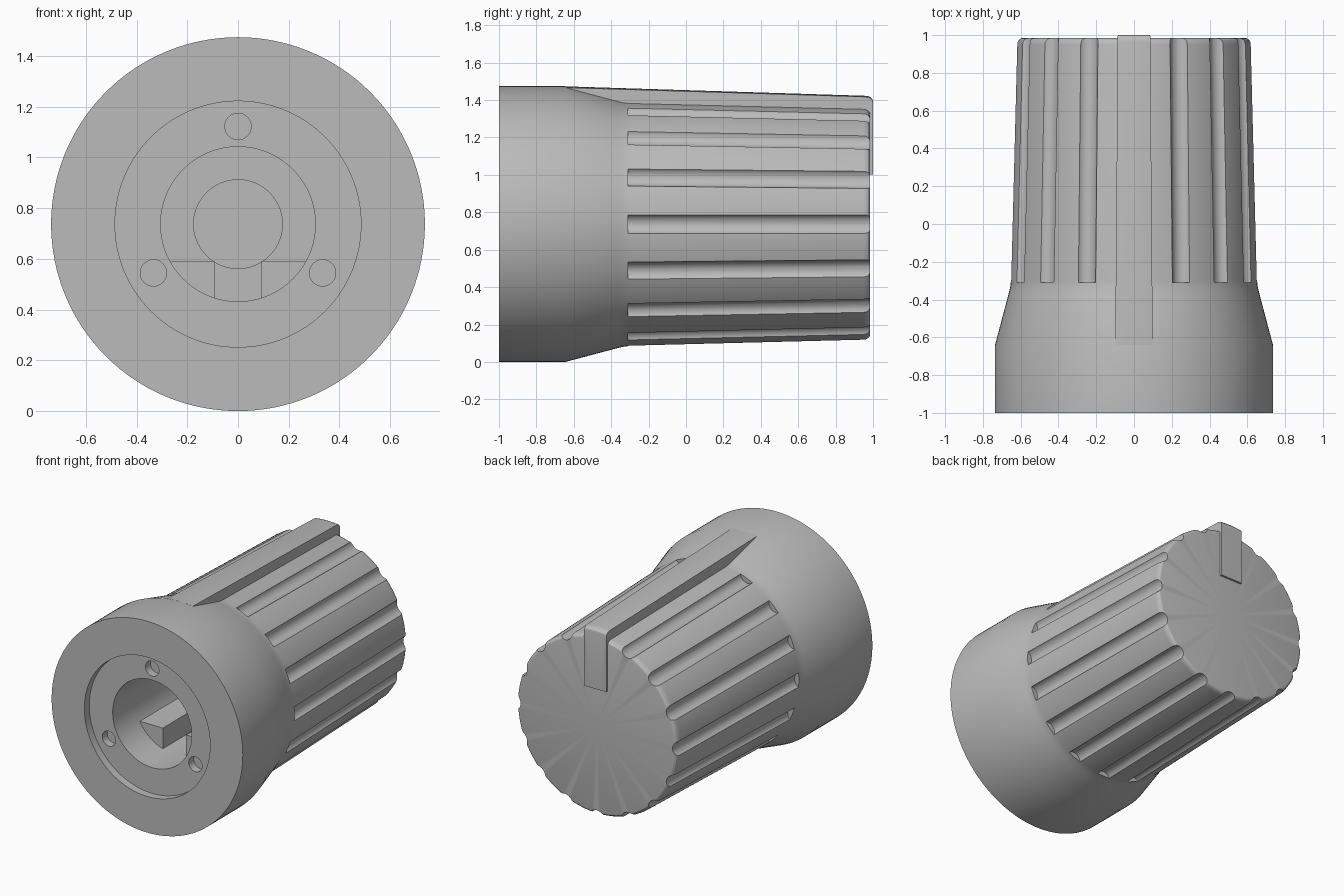
import bpy, bmesh
from math import pi, radians, sin, cos, asin, acos
from mathutils import Matrix, Vector

cube = bpy.data.objects.get("Cube")
if cube:
    bpy.data.objects.remove(cube, do_unlink=True)

AXIS_Z = 0.737     # height of the knob axis, which runs along y
BORE = 0.305       # bore radius
BORE_END = 0.3     # depth of the bore floor

grey = bpy.data.materials.new("plain grey")
grey.use_nodes = True
grey.diffuse_color = (0.5, 0.5, 0.5, 1)
grey.node_tree.nodes["Principled BSDF"].inputs["Base Color"].default_value = (0.5, 0.5, 0.5, 1)


def finish(bm, name):
    """Turn a bmesh into an object standing at axis height."""
    bmesh.ops.recalc_face_normals(bm, faces=bm.faces)
    bmesh.ops.translate(bm, verts=bm.verts, vec=(0, 0, AXIS_Z))
    mesh = bpy.data.meshes.new(name)
    bm.to_mesh(mesh)
    bm.free()
    mesh.materials.append(grey)
    obj = bpy.data.objects.new(name, mesh)
    bpy.context.collection.objects.link(obj)
    return obj


def revolve(name, profile, steps=128):
    """Spin (y, radius) points around the y axis."""
    bm = bmesh.new()
    verts = [bm.verts.new((r, y, 0)) for y, r in profile]
    edges = [bm.edges.new(pair) for pair in zip(verts, verts[1:])]
    bmesh.ops.spin(bm, geom=verts + edges, cent=(0, 0, 0), axis=(0, 1, 0),
                   angle=2 * pi, steps=steps, use_duplicate=False)
    bmesh.ops.remove_doubles(bm, verts=bm.verts, dist=0.0001)
    return finish(bm, name)


def extrude(bm, points, vec):
    """Extrude a flat polygon into a prism."""
    face = bm.faces.new([bm.verts.new(p) for p in points])
    new = bmesh.ops.extrude_face_region(bm, geom=[face])["geom"]
    bmesh.ops.translate(bm, vec=vec, verts=[v for v in new if isinstance(v, bmesh.types.BMVert)])


def rod(bm, start, end, radius):
    """Add a closed cylinder between two points."""
    start, end = Vector(start), Vector(end)
    span = end - start
    turn = span.to_track_quat('Z', 'Y').to_matrix().to_4x4()
    bmesh.ops.create_cone(bm, cap_ends=True, segments=32, radius1=radius, radius2=radius,
                          depth=span.length,
                          matrix=Matrix.Translation((start + end) / 2) @ turn)


def boolean(obj, cutter, operation):
    mod = obj.modifiers.new("cut", 'BOOLEAN')
    mod.operation, mod.solver, mod.object = operation, 'EXACT', cutter
    bpy.context.view_layer.objects.active = obj
    bpy.ops.object.modifier_apply(modifier=mod.name)
    bpy.data.objects.remove(cutter, do_unlink=True)


# Knob body with skirt, tapered grip, front recess, bore and shaft hole
body = revolve("knob_body", [
    (0.985, 0), (0.985, 0.59), (0.982, 0.602), (0.974, 0.612), (0.962, 0.618), (0.95, 0.62),
    (-0.3, 0.652), (-0.325, 0.654), (-0.35, 0.659), (-0.37, 0.664), (-0.645, 0.737),
    (-1, 0.737), (-1, 0.485), (-0.945, 0.485), (-0.945, BORE),
    (BORE_END, BORE), (BORE_END, 0.175), (0.6, 0.175), (0.6, 0)])

# Grip grooves all round, except under the pointer
bm = bmesh.new()
for i in range(1, 16):
    a = pi / 2 + i * pi / 8
    rod(bm, (0.674 * cos(a), -0.31, 0.674 * sin(a)), (0.639 * cos(a), 1.05, 0.639 * sin(a)), 0.055)
boolean(body, finish(bm, "groove_cutters"), 'DIFFERENCE')

# Three small round pits in the recess floor
bm = bmesh.new()
for deg in (90, 210, 330):
    x, z = 0.385 * cos(radians(deg)), 0.385 * sin(radians(deg))
    rod(bm, (x, -0.97, z), (x, -0.89, z), 0.052)
boolean(body, finish(bm, "pit_cutters"), 'DIFFERENCE')

# Two flat-topped blocks in the bore, with a slot between them
FLAT, SLOT, R = -0.147, 0.09, BORE + 0.003
a0, a1 = asin(FLAT / R), -acos(SLOT / R)
for side, name in ((-1, "right_bore_block"), (1, "left_bore_block")):
    arc = [a0 + (a1 - a0) * i / 16 for i in range(17)]
    points = [(side * SLOT, -0.7, FLAT)] + [(side * R * cos(a), -0.7, R * sin(a)) for a in arc]
    bm = bmesh.new()
    extrude(bm, points, (0, BORE_END + 0.7, 0))
    finish(bm, name)

# Pointer: a curved-top rib that folds down over the back face
pointer = revolve("pointer", [
    (1, 0), (1, 0.655), (0.997, 0.668), (0.988, 0.678), (0.975, 0.684), (0.96, 0.686),
    (-0.645, 0.7365), (-0.645, 0)])
bm = bmesh.new()
outline = [(-0.64, 0.56), (0.9, 0.56), (0.9, 0.265), (1.02, 0.265), (1.02, 0.85), (-0.64, 0.85)]
extrude(bm, [(-0.1, y, z) for y, z in outline], (0.2, 0, 0))
for v in bm.verts:
    v.co.x *= 0.94 - 0.08 * v.co.y
boolean(pointer, finish(bm, "pointer_shape"), 'INTERSECT')

# Smooth the round surfaces, keep the edges crisp
bpy.ops.object.select_all(action='DESELECT')
for obj in bpy.context.collection.objects:
    if obj.type == 'MESH' and obj.data.materials and obj.data.materials[0] == grey:
        obj.select_set(True)
        bpy.context.view_layer.objects.active = obj
bpy.ops.object.shade_smooth_by_angle(angle=radians(24))
